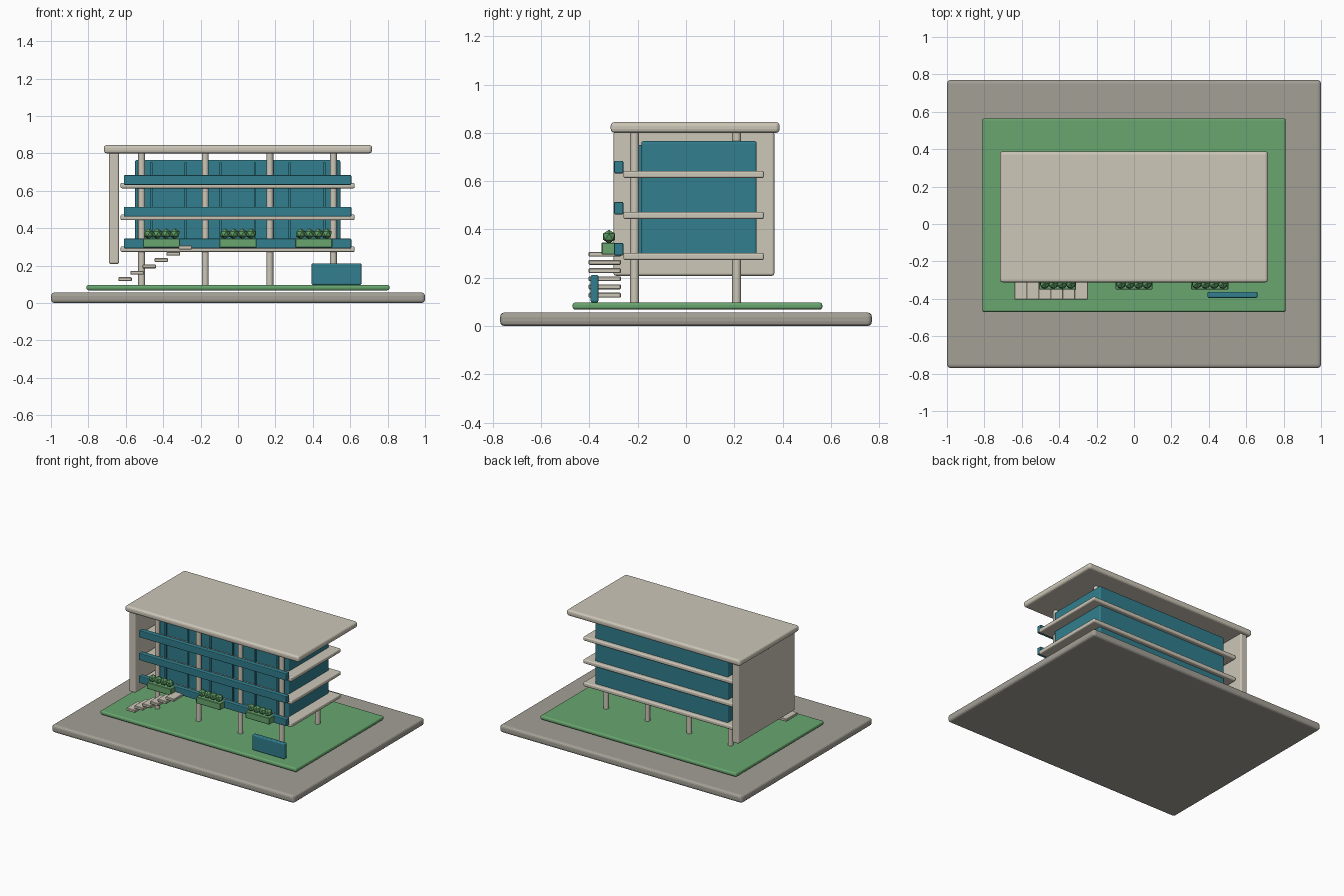
import bpy

if "Cube" in bpy.data.objects:
    bpy.data.objects.remove(bpy.data.objects["Cube"])


def material(name, r, g, b):
    m = bpy.data.materials.new(name)
    lin = [((c / 255 + 0.055) / 1.055) ** 2.4 for c in (r, g, b)]
    m.diffuse_color = (*lin, 1)
    m.use_nodes = True
    m.node_tree.nodes["Principled BSDF"].inputs["Base Color"].default_value = m.diffuse_color
    return m


CONCRETE = material("warm concrete", 205, 199, 184)
PAVING = material("grey paving", 163, 160, 150)
GRASS = material("grass green", 104, 166, 110)
LEAF = material("leaf green", 94, 156, 100)
TEAL = material("teal panel", 49, 126, 141)


def finish(name, mat):
    ob = bpy.context.object
    ob.name = name
    ob.data.materials.append(mat)
    return ob


def box(name, x, y, z, mat, bevel=0.0, segments=3):
    """Box from (min, max) ranges, with optional rounded edges."""
    mid = [(a + b) / 2 for a, b in (x, y, z)]
    bpy.ops.mesh.primitive_cube_add(size=1, location=mid)
    ob = finish(name, mat)
    ob.scale = [b - a for a, b in (x, y, z)]
    bpy.ops.object.transform_apply(location=False, rotation=False, scale=True)
    if bevel:
        mod = ob.modifiers.new("rounded edges", 'BEVEL')
        mod.width = bevel
        mod.segments = segments
    return ob


# Ground
box("paving_base", (-1, 1), (-0.77, 0.77), (0, 0.056), PAVING, 0.018)
box("lawn", (-0.81, 0.81), (-0.47, 0.565), (0.068, 0.097), GRASS, 0.011)

# Roof and tall end wall
box("roof", (-0.717, 0.717), (-0.312, 0.388), (0.80, 0.845), CONCRETE, 0.016)
box("end_wall", (-0.69, -0.636), (-0.30, 0.366), (0.208, 0.805), CONCRETE, 0.01)

# Glazed block with projecting mullions
box("glazed_block", (-0.55, 0.547), (-0.185, 0.293), (0.28, 0.766), TEAL, 0.01)
for i in range(6):
    x = -0.464 + i * 0.185
    box(f"mullion_{i}", (x - 0.006, x + 0.006), (-0.195, -0.18),
        (0.29, 0.75), TEAL)

# Floor slabs with front parapets
for i in range(3):
    z = 0.273 + i * 0.17
    box(f"floor_slab_{i}", (-0.628, 0.624), (-0.26, 0.323),
        (z, z + 0.03), CONCRETE, 0.009)
    box(f"parapet_{i}", (-0.61, 0.606), (-0.298, -0.26),
        (z + 0.019, z + 0.071), TEAL, 0.005, 2)

# Round columns, front and back rows
for i, x in enumerate((-0.515, -0.175, 0.17, 0.51)):
    for row, y in (("front", -0.213), ("back", 0.21)):
        bpy.ops.mesh.primitive_cylinder_add(vertices=16, radius=0.0185,
                                            depth=0.71, location=(x, y, 0.452))
        finish(f"{row}_column_{i}", CONCRETE)
        bpy.ops.object.shade_smooth_by_angle()

# Floating stair treads
for i in range(6):
    x, z = -0.604 + i * 0.0645, 0.128 + i * 0.0338
    box(f"stair_tread_{i}", (x - 0.036, x + 0.036), (-0.403, -0.27),
        (z - 0.01, z + 0.01), CONCRETE, 0.003, 1)

# Planters with faceted shrubs
for i, x in enumerate((-0.408, 0.0, 0.405)):
    box(f"planter_{i}", (x - 0.099, x + 0.099), (-0.35, -0.295),
        (0.296, 0.345), GRASS, 0.003, 1)
    for j in range(4):
        bpy.ops.mesh.primitive_ico_sphere_add(
            subdivisions=1, radius=0.029,
            location=(x - 0.07 + j * 0.0467, -0.319, 0.37))
        finish(f"shrub_{i}_{j}", LEAF)

# Entrance board
box("entrance_board", (0.393, 0.66), (-0.395, -0.363), (0.097, 0.212), TEAL, 0.008)
